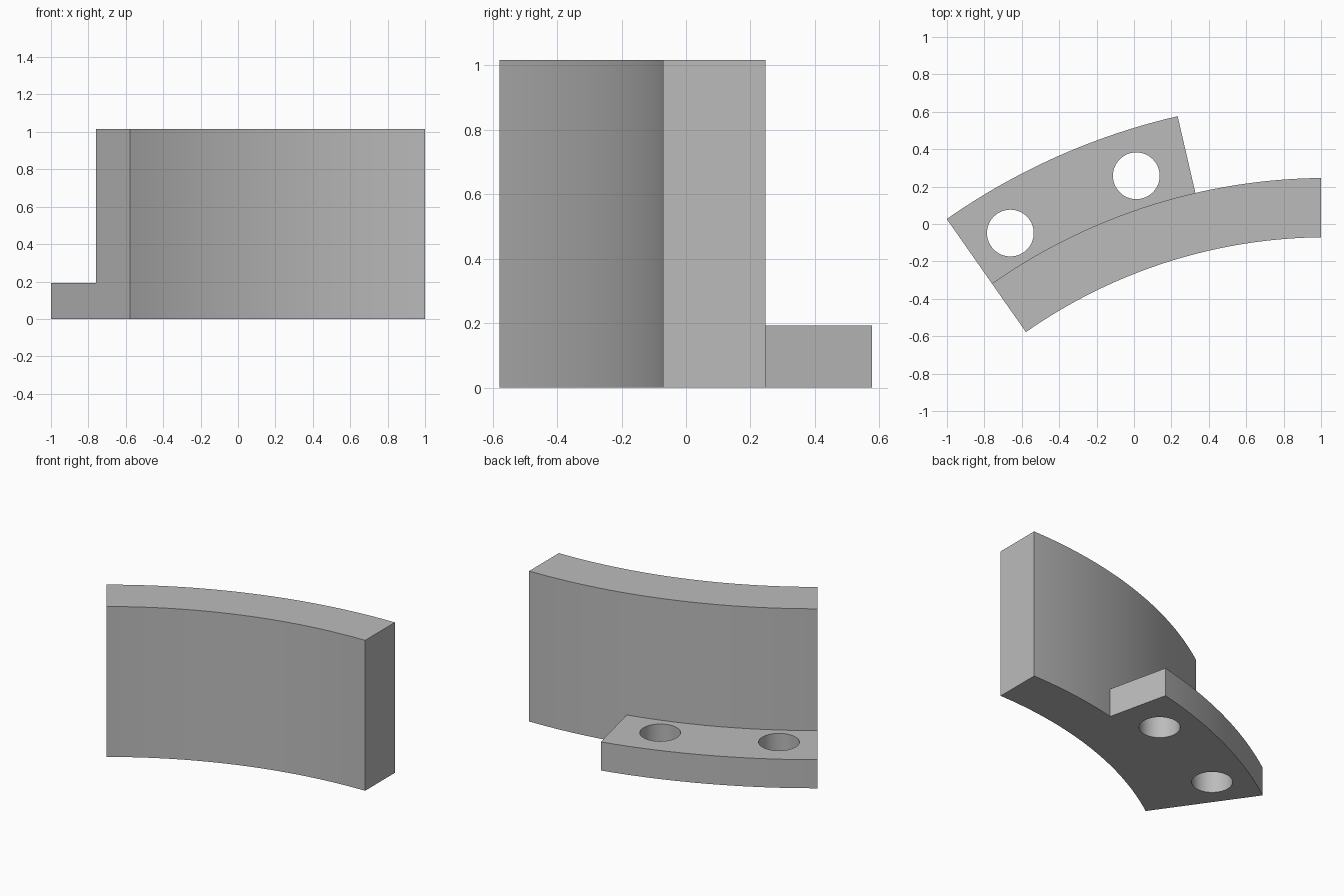
import bpy, bmesh
from math import sin, cos, asin, radians, degrees, hypot, atan2, pi

cube = bpy.data.objects.get("Cube")
if cube:
    bpy.data.objects.remove(cube, do_unlink=True)

# Shared arc centre, radii, angles (degrees from +y towards -x) and heights
CX, CY = 1.03, -2.874
R_IN, R_MID, R_OUT = 2.803, 3.12, 3.541
A_FLANGE, A_END = 13, 35
H_FLANGE, H_WALL = 0.193, 1.016
HOLE_R, R_HOLES, HOLE_ANGLES = 0.125, 3.293, (18, 30.9)


def polar(r, a):
    return CX - r * sin(radians(a)), CY + r * cos(radians(a))


def arc(r, a0, a1, n):
    return [polar(r, a0 + (a1 - a0) * i / n) for i in range(n + 1)]


def circle(centre, r, n=48):
    return [(centre[0] + r * cos(2 * pi * i / n),
             centre[1] + r * sin(2 * pi * i / n)) for i in range(n)]


def add_prism(bm, loops, levels):
    """Extrude an outline with holes through the given heights."""
    caps = {levels[0]: [], levels[-1]: []}
    for loop in loops:
        n = len(loop)
        rings = [[bm.verts.new((x, y, z)) for x, y in loop] for z in levels]
        for low, high in zip(rings, rings[1:]):
            for i in range(n):
                j = (i + 1) % n
                bm.faces.new((low[i], low[j], high[j], high[i]))
        for z, ring in ((levels[0], rings[0]), (levels[-1], rings[-1])):
            caps[z] += [bm.edges.get((ring[i], ring[(i + 1) % n])) for i in range(n)]
    for edges in caps.values():
        bmesh.ops.triangle_fill(bm, edges=edges, use_beauty=True)


def start_angle(r):
    # The free end of the wall is cut square at x = 1
    return degrees(asin((CX - 1) / r))


bm = bmesh.new()

# Tall curved wall
outer = arc(R_MID, start_angle(R_MID), A_FLANGE, 14)[:-1] + arc(R_MID, A_FLANGE, A_END, 24)
inner = arc(R_IN, A_END, start_angle(R_IN), 38)
add_prism(bm, [outer + inner], [0, H_FLANGE, H_WALL])

# Low mounting flange with two bolt holes
flange = arc(R_OUT, A_FLANGE, A_END, 24) + arc(R_MID, A_END, A_FLANGE, 24)
holes = [circle(polar(R_HOLES, a), HOLE_R) for a in HOLE_ANGLES]
add_prism(bm, [flange] + holes, [0, H_FLANGE])

# Open the contact surface and weld both parts into one solid
contact = []
for f in bm.faces:
    c = f.calc_center_median()
    dx, dy = CX - c.x, c.y - CY
    if (abs(f.normal.z) < 0.5 and 0.01 < c.z < H_FLANGE - 0.01
            and abs(hypot(dx, dy) - R_MID) < 0.005
            and A_FLANGE < degrees(atan2(dx, dy)) < A_END):
        contact.append(f)
bmesh.ops.delete(bm, geom=contact, context='FACES')
bmesh.ops.remove_doubles(bm, verts=bm.verts[:], dist=0.0005)
bmesh.ops.recalc_face_normals(bm, faces=bm.faces[:])

mesh = bpy.data.meshes.new("curved_bracket")
bm.to_mesh(mesh)
bm.free()
bracket = bpy.data.objects.new("curved_bracket", mesh)
bpy.context.collection.objects.link(bracket)

# Plain grey material
grey = bpy.data.materials.new("plain_grey")
grey.use_nodes = True
colour = (0.5, 0.5, 0.5, 1)
grey.diffuse_color = colour
grey.node_tree.nodes["Principled BSDF"].inputs["Base Color"].default_value = colour
mesh.materials.append(grey)

# Smooth curves, crisp corners
bpy.ops.object.select_all(action='DESELECT')
bracket.select_set(True)
bpy.context.view_layer.objects.active = bracket
bpy.ops.object.shade_smooth_by_angle(angle=radians(30))
